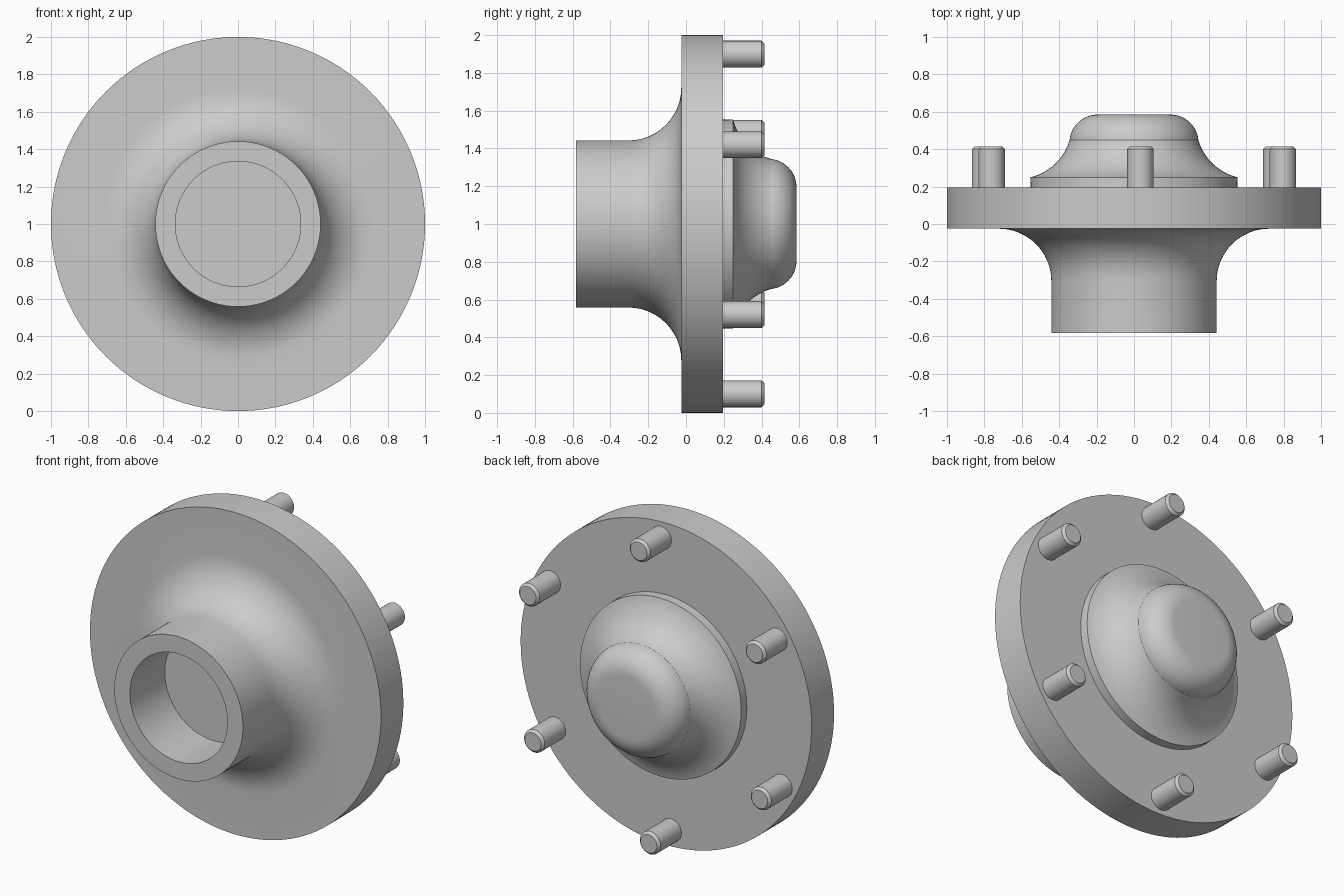
import bpy
import math
from mathutils import Matrix

cube = bpy.data.objects.get("Cube")
if cube:
    bpy.data.objects.remove(cube, do_unlink=True)

# One plain metal colour
steel = bpy.data.materials.new("grey_metal")
steel.use_nodes = True
steel.diffuse_color = (0.6, 0.6, 0.6, 1)
steel.node_tree.nodes["Principled BSDF"].inputs["Base Color"].default_value = (0.6, 0.6, 0.6, 1)


def arc(cr, cy, rr, ry, start, end, steps=12):
    """Points (radius, y) along part of an ellipse, angles in degrees."""
    angles = [math.radians(start + (end - start) * i / steps) for i in range(steps + 1)]
    return [(cr + rr * math.cos(a), cy + ry * math.sin(a)) for a in angles]


def lathe(name, profile, sides, x=0, z=1):
    """Spin a (radius, y) profile about the y axis; both ends are on the axis."""
    verts, rings, faces = [], [], []
    for r, y in profile:
        count = sides if r > 1e-6 else 1
        rings.append([len(verts) + i for i in range(count)])
        for i in range(count):
            a = math.tau * i / sides
            verts.append((r * math.sin(a), y, r * math.cos(a)))
    for a, b in zip(rings, rings[1:]):
        if len(a) == 1:
            faces.append(b[::-1])
        elif len(b) == 1:
            faces.append(a)
        else:
            for i in range(sides):
                j = (i + 1) % sides
                faces.append((a[i], a[j], b[j], b[i]))
    mesh = bpy.data.meshes.new(name)
    mesh.from_pydata(verts, [], faces)
    mesh.transform(Matrix.Translation((x, 0, z)))
    mesh.flip_normals()
    mesh.materials.append(steel)
    obj = bpy.data.objects.new(name, mesh)
    bpy.context.collection.objects.link(obj)
    bpy.ops.object.select_all(action="DESELECT")
    obj.select_set(True)
    bpy.context.view_layer.objects.active = obj
    bpy.ops.object.shade_smooth_by_angle(angle=math.radians(25))
    return obj


FRONT, FLANGE_FRONT, FLANGE_BACK = -0.583, -0.025, 0.195

# Flange with a filleted hollow neck at the front
neck = [(0, -0.24), (0.335, -0.24), (0.335, FRONT), (0.442, FRONT)]
fillet = arc(0.722, FLANGE_FRONT - 0.28, 0.28, 0.28, 180, 90)
rim = [(1, FLANGE_FRONT), (1, FLANGE_BACK), (0, FLANGE_BACK)]
lathe("flange_and_neck", neck + fillet + rim, 128)

# Domed cap on the back: short base ring, flared skirt, rounded crown
base = [(0, FLANGE_BACK - 0.02), (0.555, FLANGE_BACK - 0.02)]
skirt = arc(0.63, 0.52, 0.295, 0.28, 255, 195)
crown = arc(0.195, 0.435, 0.15, 0.15, 5, 90)
lathe("domed_cap", base + skirt + crown + [(0, 0.585)], 96)

# Six chamfered studs, the circle turned slightly
pin = [(0, FLANGE_BACK - 0.02), (0.071, FLANGE_BACK - 0.02),
       (0.071, 0.4), (0.056, 0.415), (0, 0.415)]
for k in range(6):
    a = math.radians(60 * k + 2.2)
    lathe(f"stud_{k + 1}", pin, 32, 0.9 * math.sin(a), 1 + 0.9 * math.cos(a))
